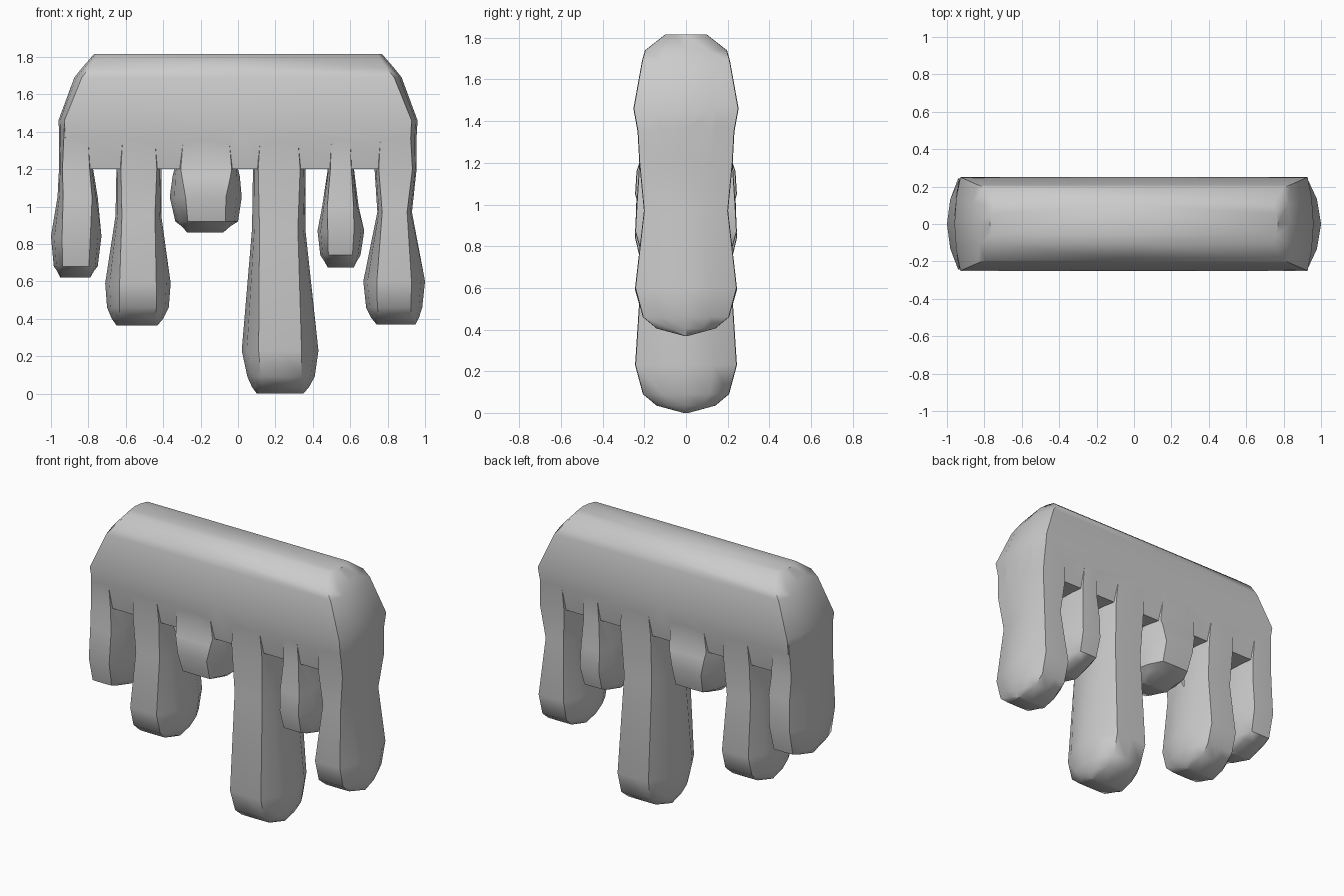
import bpy
import bmesh

if "Cube" in bpy.data.objects:
    bpy.data.objects.remove(bpy.data.objects["Cube"])


def loft(name, rows):
    """Stack of flat rings; each row is (z, left x, right x, half depth, corner inset)."""
    bm = bmesh.new()
    rings = []
    for z, x0, x1, d, i in rows:
        front = [(x0, 0), (x0 + .3 * i, -.55 * d), (x0 + i, -d),
                 ((x0 + x1) / 2, -d * 1.01), (x1 - i, -d), (x1 - .3 * i, -.55 * d)]
        back = [(x1, 0), (x1 - .3 * i, .55 * d), (x1 - i, d),
                ((x0 + x1) / 2, d * 1.01), (x0 + i, d), (x0 + .3 * i, .55 * d)]
        rings.append([bm.verts.new((x, y, z)) for x, y in front + back])
    for a, b in zip(rings, rings[1:]):
        n = len(a)
        for k in range(n):
            bm.faces.new((a[k], a[(k + 1) % n], b[(k + 1) % n], b[k]))
    bm.faces.new(rings[0])
    bm.faces.new(rings[-1])
    bmesh.ops.recalc_face_normals(bm, faces=bm.faces[:])
    mesh = bpy.data.meshes.new(name)
    bm.to_mesh(mesh)
    bm.free()
    obj = bpy.data.objects.new(name, mesh)
    bpy.context.collection.objects.link(obj)
    return obj


def drip(name, base, top, neck, bulb, low, tip):
    """Hanging drip: base z, top (x0, x1), then (z, x0, x1) for neck, bulb and lower bulb, tip (x0, x1)."""
    def row(z, x0, x1, d, f):
        return (z, x0, x1, d, f * (x1 - x0))
    lz, l0, l1 = low
    t0, t1 = tip
    m0, m1 = (l0 + t0) / 2, (l1 + t1) / 2
    return loft(name, [
        row(1.44, *top, .235, .16),
        row(1.201, *top, .222, .1),
        row(*neck, .2 if base < .5 else .235, .14),
        row(*bulb, .242, .22),
        row(lz, l0, l1, .205, .2),
        row(base + .035, m0, m1, .14, .16),
        row(base, t0, t1, .012, .05)])


# Thick bar with bevelled top and rounded ends
body = loft("dripping_bar", [
    (1.815, -.77, .77, .1, .025),
    (1.74, -.835, .835, .195, .04),
    (1.69, -.875, .875, .209, .04),
    (1.46, -.96, .96, .25, .032),
    (1.2, -.945, .945, .203, .03)])

# Six drips of different lengths
drips = [
    drip("left_end_drip", .62, (-.957, -.775), (1.05, -.965, -.75),
         (.84, -1.0, -.73), (.68, -.985, -.75), (-.95, -.79)),
    drip("left_drip", .365, (-.65, -.41), (.95, -.655, -.41),
         (.59, -.71, -.36), (.46, -.7, -.37), (-.65, -.43)),
    drip("short_drip", .86, (-.34, 0), (1.16, -.35, .01),
         (1.05, -.365, .02), (.92, -.335, 0), (-.27, -.08)),
    drip("long_drip", 0, (.08, .36), (.88, .075, .36),
         (.23, .02, .43), (.09, .05, .41), (.1, .35)),
    drip("thin_drip", .675, (.48, .62), (1.0, .45, .645),
         (.87, .425, .675), (.74, .44, .655), (.48, .62)),
    drip("right_end_drip", .37, (.73, .955), (.97, .745, .93),
         (.6, .67, 1.0), (.46, .685, .985), (.74, .95))]

# Fuse the drips into the bar
bpy.context.view_layer.objects.active = body
body.select_set(True)
for d in drips:
    mod = body.modifiers.new("fuse", 'BOOLEAN')
    mod.operation = 'UNION'
    mod.solver = 'EXACT'
    mod.object = d
    bpy.ops.object.modifier_apply(modifier=mod.name)
    bpy.data.objects.remove(d)

bpy.ops.object.shade_smooth_by_angle(angle=0.85)
